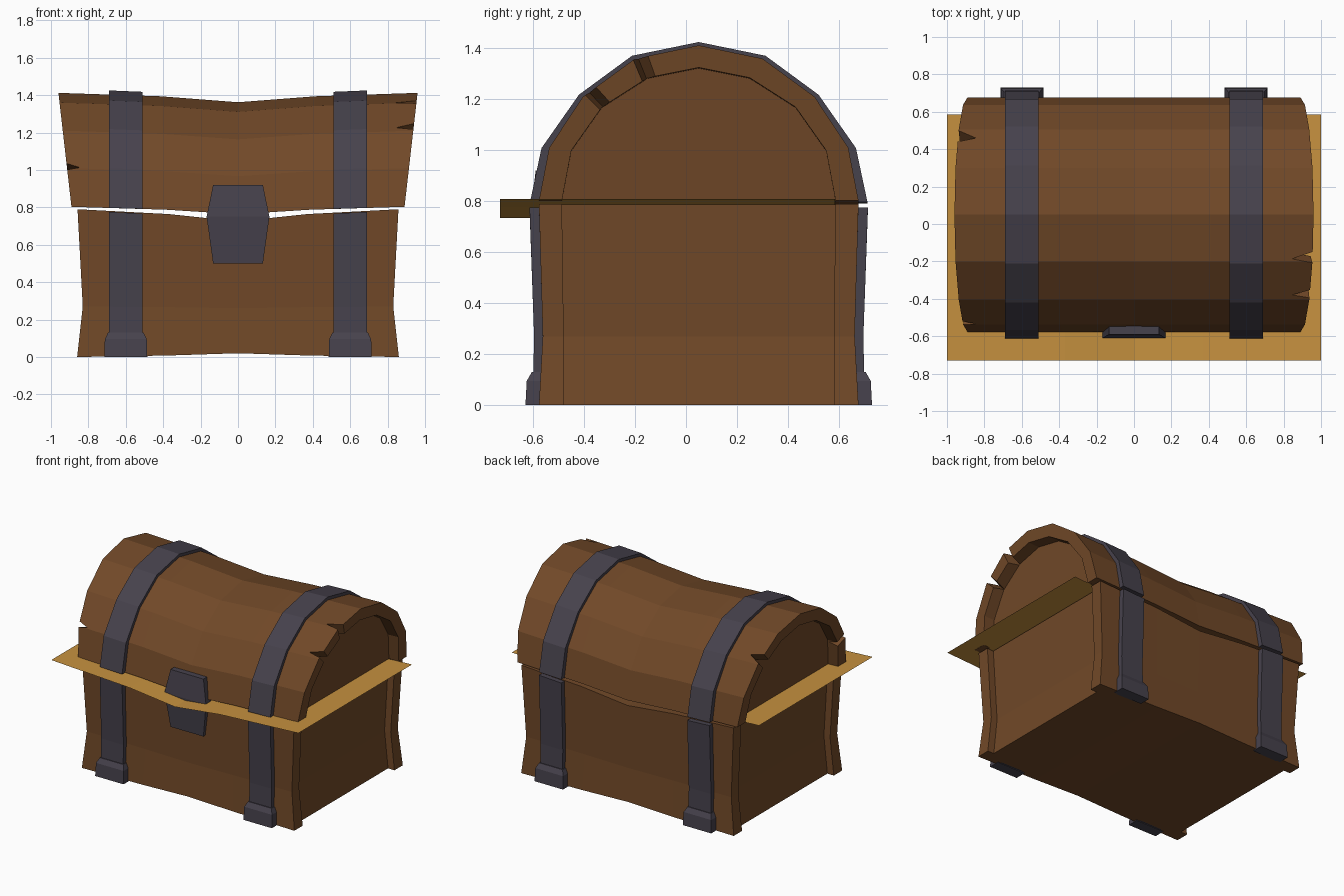
import bpy, bmesh
from mathutils import Vector

if "Cube" in bpy.data.objects:
    bpy.data.objects.remove(bpy.data.objects["Cube"])


def material(name, rgb):
    m = bpy.data.materials.new(name)
    m.diffuse_color = (*rgb, 1)
    m.use_nodes = True
    m.node_tree.nodes["Principled BSDF"].inputs["Base Color"].default_value = m.diffuse_color
    return m


WOOD = material("wood", (0.165, 0.066, 0.021))
IRON = material("iron", (0.062, 0.054, 0.073))
GOLD = material("gold", (0.57, 0.285, 0.05))


def lerp(points, v):
    for (a, fa), (b, fb) in zip(points, points[1:]):
        if v <= b:
            return fa + (fb - fa) * max(0, v - a) / (b - a)
    return points[-1][1]


def half_width(z):
    return lerp([(0, .86), (.27, .83), (.79, .858), (.8, .89), (1.41, .96)], z)


def sag(x, z):
    """Cartoon bend: the middle of the chest dips."""
    t = lerp([(0, 1), (.37, .4), (.86, 0)], abs(x))
    return z + t * lerp([(0, .02), (.79, -.065), (.8, -.04), (1.41, -.05)], z)


def build(name, verts, faces, mat):
    bm = bmesh.new()
    vs = [bm.verts.new(v) for v in verts]
    for f in faces:
        bm.faces.new([vs[i] for i in f])
    bmesh.ops.remove_doubles(bm, verts=bm.verts, dist=1e-5)
    bmesh.ops.recalc_face_normals(bm, faces=bm.faces)
    me = bpy.data.meshes.new(name)
    bm.to_mesh(me)
    bm.free()
    ob = bpy.data.objects.new(name, me)
    bpy.context.collection.objects.link(ob)
    if mat:
        me.materials.append(mat)
    return ob


def slab(name, a, b, stations, mat, xf=lambda u, z: u * half_width(z), bend=True):
    """Solid between two yz polylines, run through the x stations."""
    ring = a + b[::-1]
    n = len(ring)
    verts = []
    for u in stations:
        for y, z in ring:
            x = xf(u, z)
            verts.append((x, y, sag(x, z) if bend else z))
    faces = []
    for s in range(len(stations) - 1):
        for i in range(n):
            j = (i + 1) % n
            faces.append((s * n + i, s * n + j, s * n + n + j, s * n + n + i))
    for s in (0, len(stations) - 1):
        for i in range(len(a) - 1):
            faces.append([s * n + k for k in (i, i + 1, n - 2 - i, n - 1 - i)])
    return build(name, verts, faces, mat)


def flip(poly):
    return [(.1 - y, z) for y, z in poly]


def arch(half):
    return half + flip(half[:-1])[::-1]


def absolute(u, z):
    return u


FULL = (-1, -.43, 0, .43, 1)

# Body: front and back walls, recessed end panels, floor
wall_out = [(-.577, 0), (-.562, .27), (-.577, .79)]
wall_in = [(-.48, 0), (-.48, .27), (-.487, .79)]
slab("front_wall", wall_out, wall_in, FULL, WOOD)
slab("back_wall", flip(wall_out), flip(wall_in), FULL, WOOD)
for side, st in (("left", (-.94, -.88)), ("right", (.88, .94))):
    slab(side + "_panel", wall_in, flip(wall_in), st, WOOD)
slab("floor", [(-.48, 0), (-.48, .05)], [(.58, 0), (.58, .05)],
     (-.9, -.43, 0, .43, .9), WOOD)

# Lid: arched shell and recessed end panels
out_half = [(-.577, .803), (-.537, 1.01), (-.405, 1.21), (-.2, 1.36), (.05, 1.412)]
in_half = [(-.487, .803), (-.45, 1.0), (-.33, 1.17), (-.15, 1.285), (.05, 1.325)]
lid = slab("lid_shell", arch(out_half), arch(in_half), FULL, WOOD)
for side, st in (("left", (-.91, -.85)), ("right", (.85, .91))):
    slab(side + "_lid_panel", in_half, flip(in_half), st, WOOD)

# Splits chipped into the lid ends: side, y, z, half width at the rim
for sx, y, z, w in ((1, -.37, 1.235, .042), (1, -.175, 1.365, .042),
                    (-1, -.53, 1.025, .042), (-1, .48, 1.235, .06)):
    n = Vector((0, y - .05, z - .8)).normalized()
    t = Vector((0, -n.z, n.y))
    p = Vector((0, y, z))
    tri = [p + Vector((sx, 0, 0)) + t * w, p + Vector((sx, 0, 0)) - t * w,
           p + Vector((sx * .845, 0, 0)) + t * w * .3]
    verts = [v + n * .12 for v in tri] + [v - n * .16 for v in tri]
    cutter = build("split_cutter", verts, [(0, 1, 2), (3, 4, 5), (0, 1, 4, 3),
                                           (1, 2, 5, 4), (2, 0, 3, 5)], None)
    cutter.hide_render = True
    mod = lid.modifiers.new("split", 'BOOLEAN')
    mod.operation, mod.solver, mod.object = 'DIFFERENCE', 'EXACT', cutter
    bpy.context.view_layer.objects.active = lid
    bpy.ops.object.modifier_apply(modifier=mod.name)
    bpy.data.objects.remove(cutter)

# Iron straps with thicker feet
strap_half = [(-.612, .803), (-.567, 1.015), (-.42, 1.225), (-.212, 1.378), (.05, 1.432)]
under_half = [(.05 + (y - .05) * .92, .803 + (z - .803) * .92) for y, z in strap_half]
strap_out = [(-.602, 0), (-.596, .27), (-.614, .785)]
strap_in = [(-.54, 0), (-.54, .27), (-.55, .785)]
foot_out = [(-.63, 0), (-.625, .095), (-.605, .13)]
foot_in = [(-.55, 0), (-.55, .095), (-.55, .13)]
for side, s in (("left", -1), ("right", 1)):
    st = (s * .51, s * .69)
    slab(side + "_lid_strap", arch(strap_half), arch(under_half), st, IRON, absolute)

    def foot_x(u, z, s=s):
        return s * .6 + u * lerp([(0, .115), (.095, .112), (.13, .095)], z)

    for where, f in (("front", list), ("back", flip)):
        slab(f"{side}_{where}_strap", f(strap_out), f(strap_in), st, IRON, absolute)
        slab(f"{side}_{where}_foot", f(foot_out), f(foot_in), (-1, 1), IRON, foot_x, False)

# Lock plate
slab("lock_plate", [(-.59, .5), (-.61, .75), (-.59, .92)],
     [(-.545, .5), (-.55, .75), (-.54, .92)], (-1, 1), IRON,
     lambda u, z: u * lerp([(.5, .133), (.75, .168), (.92, .133)], z), False)

# Thin gold sheet lying between body and lid
cols = [(-1, .81), (-.37, .777), (0, .735), (.37, .777), (1, .81)]
build("gold_sheet", [(x, y, z) for x, z in cols for y in (-.73, .585)],
      [(2 * i, 2 * i + 2, 2 * i + 3, 2 * i + 1) for i in range(4)], GOLD)
